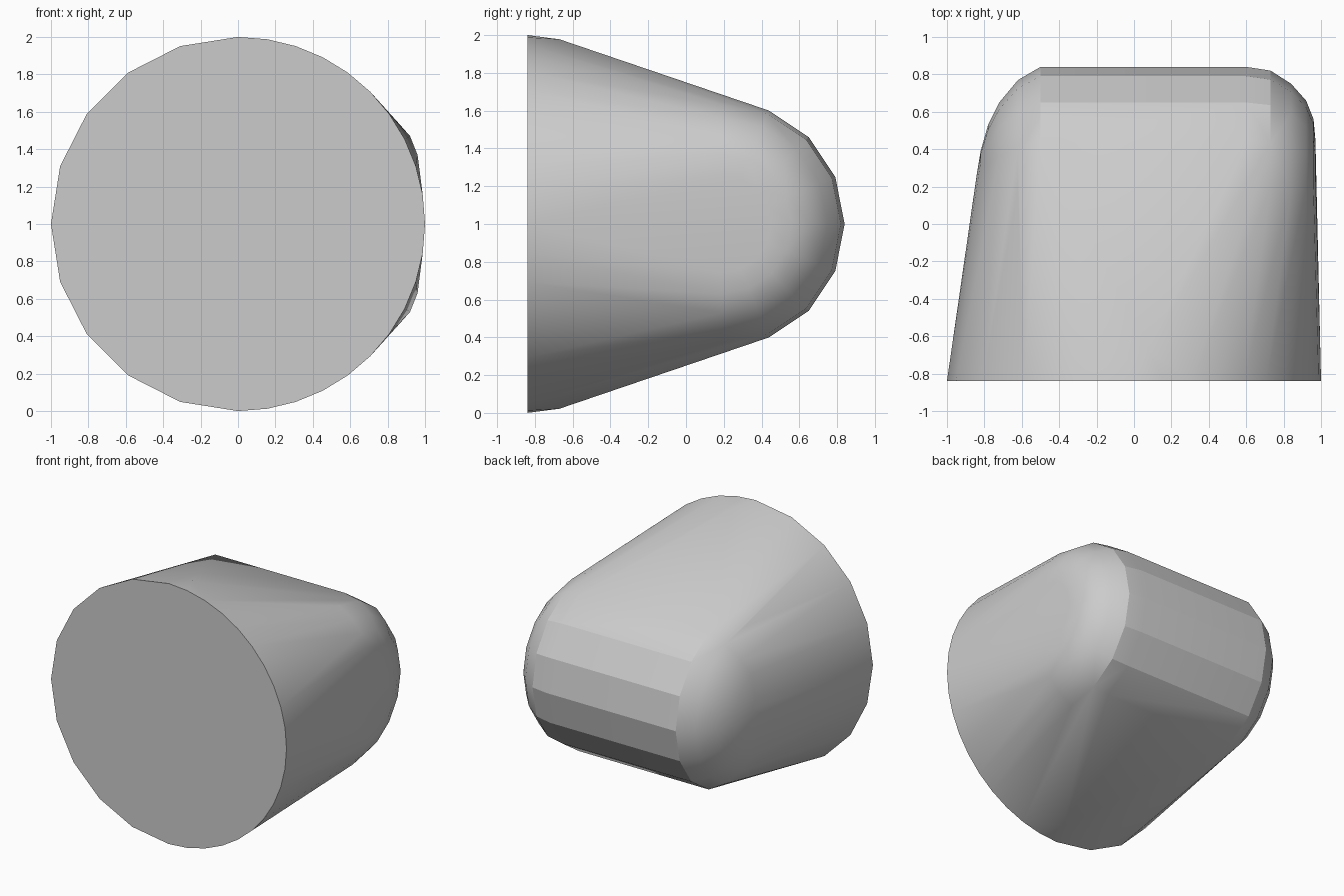
import bpy
import bmesh
from math import sin, cos, pi, radians

cube = bpy.data.objects.get("Cube")
if cube:
    bpy.data.objects.remove(cube, do_unlink=True)

FRONT = -0.84      # plane of the flat front face
BACK_AXIS = 0.19   # y of the rounded back roller's axis
MID = 1.0          # height of both centres

bm = bmesh.new()


def front_arc(start, end, steps, radius=1.0, y=FRONT):
    """Points on an arc facing the front, angles in degrees from +x."""
    for i in range(steps + 1):
        a = radians(start + (end - start) * i / steps)
        bm.verts.new((radius * cos(a), y, MID + radius * sin(a)))


def back_ring(x, radius, sides=16):
    """Ring of points around the back roller."""
    for i in range(sides):
        a = 2 * pi * i / sides
        bm.verts.new((x, BACK_AXIS + radius * cos(a), MID + radius * sin(a)))


# Front disc: coarse on one half, fine on the other
front_arc(90, 270, 10)
front_arc(-81, 81, 18)

# Slight swell just behind the disc's top and bottom
for side in (-1, 1):
    bm.verts.new((0.08, -0.67, MID + side * 0.978))

# Back roller with filleted ends
roller_profile = [(-0.84, 0.08), (-0.82, 0.2), (-0.78, 0.34), (-0.72, 0.46),
                  (-0.62, 0.58), (-0.5, 0.65), (0.6, 0.65), (0.73, 0.63),
                  (0.84, 0.56), (0.92, 0.47), (0.96, 0.37), (0.97, 0.26)]
for x, radius in roller_profile:
    back_ring(x, radius)

# Stretch one convex skin over the disc and the roller
bmesh.ops.remove_doubles(bm, verts=bm.verts, dist=0.0005)
result = bmesh.ops.convex_hull(bm, input=bm.verts)
bmesh.ops.delete(bm, geom=[v for v in bm.verts if not v.link_faces], context='VERTS')
bmesh.ops.dissolve_limit(bm, angle_limit=radians(0.5), verts=bm.verts, edges=bm.edges)
bmesh.ops.recalc_face_normals(bm, faces=bm.faces)

mesh = bpy.data.meshes.new("rounded_body")
bm.to_mesh(mesh)
bm.free()
body = bpy.data.objects.new("rounded_body", mesh)
bpy.context.collection.objects.link(body)

# Plain grey
grey = bpy.data.materials.new("plain_grey")
grey.use_nodes = True
colour = (0.6, 0.6, 0.6, 1.0)
grey.diffuse_color = colour
grey.node_tree.nodes["Principled BSDF"].inputs["Base Color"].default_value = colour
mesh.materials.append(grey)

# Soft shading with crisp roller facets and front rim
bpy.ops.object.select_all(action='DESELECT')
body.select_set(True)
bpy.context.view_layer.objects.active = body
bpy.ops.object.shade_smooth_by_angle(angle=radians(21))
